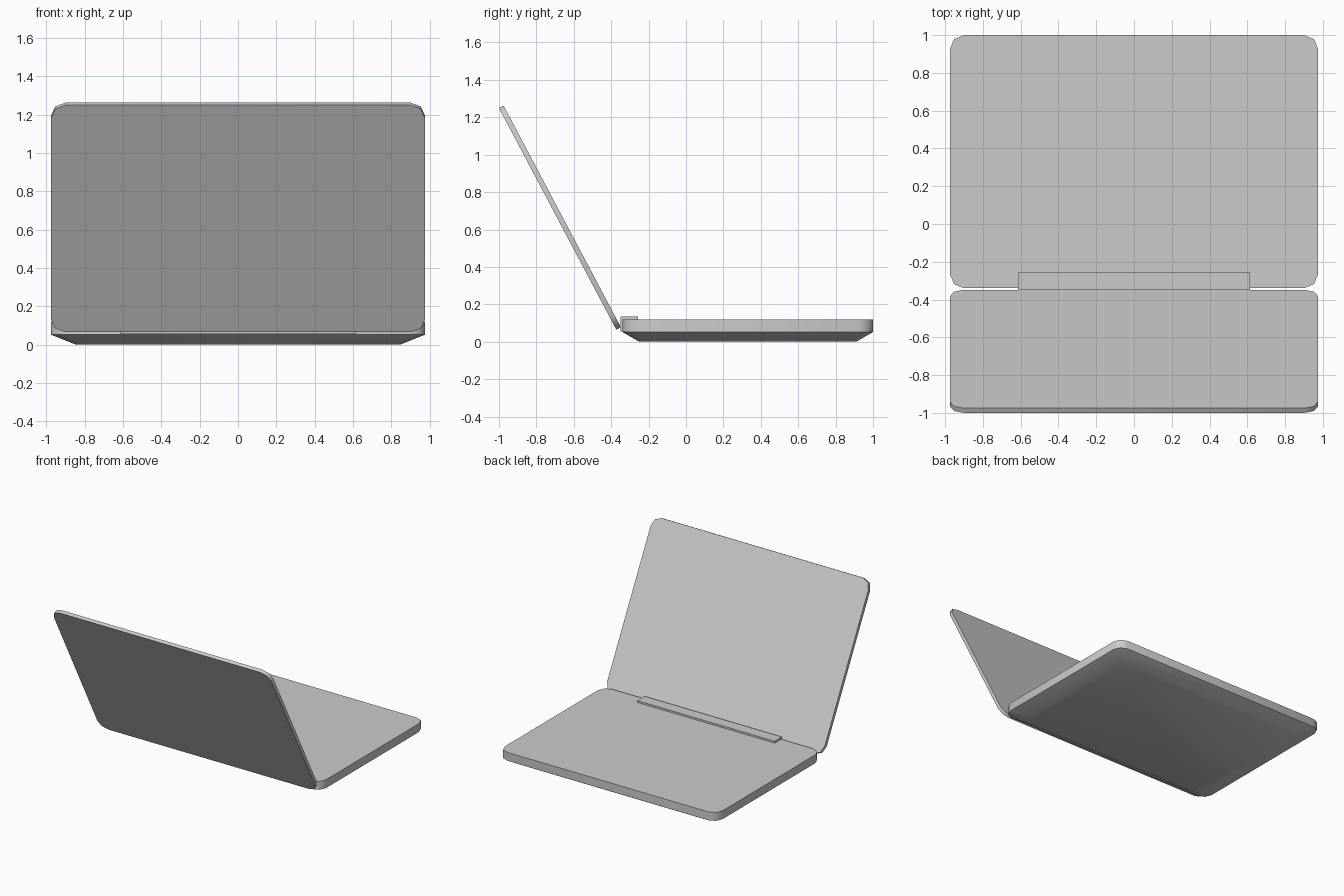
import bpy, bmesh
from math import radians, sin, cos, pi
from mathutils import Matrix, Vector

if "Cube" in bpy.data.objects:
    bpy.data.objects.remove(bpy.data.objects["Cube"])

HALF_W, DEPTH, RADIUS, SEGS = 0.975, 1.34, 0.075, 2


def rounded_rect(hx, hy, r, segs):
    """Counter-clockwise outline of a rectangle with rounded corners."""
    pts = []
    for i, (sx, sy) in enumerate([(1, 1), (-1, 1), (-1, -1), (1, -1)]):
        for k in range(segs + 1):
            a = pi / 2 * (i + k / segs)
            pts.append((sx * (hx - r) + r * cos(a), sy * (hy - r) + r * sin(a)))
    return pts


def lofted_slab(name, levels, matrix):
    """Stack of scaled rounded outlines; levels are (height, scale) pairs."""
    bm = bmesh.new()
    outline = rounded_rect(HALF_W, DEPTH / 2, RADIUS, SEGS)
    rings = [[bm.verts.new((x * s, y * s, z)) for x, y in outline] for z, s in levels]
    n = len(outline)
    for lo, hi in zip(rings, rings[1:]):
        for i in range(n):
            j = (i + 1) % n
            bm.faces.new((lo[i], lo[j], hi[j], hi[i]))
    bm.faces.new(rings[0][::-1])
    bm.faces.new(rings[-1])
    bm.transform(matrix)
    return finish(name, bm)


def finish(name, bm):
    bmesh.ops.recalc_face_normals(bm, faces=bm.faces)
    mesh = bpy.data.meshes.new(name)
    bm.to_mesh(mesh)
    bm.free()
    obj = bpy.data.objects.new(name, mesh)
    bpy.context.collection.objects.link(obj)
    bpy.ops.object.select_all(action='DESELECT')
    obj.select_set(True)
    bpy.context.view_layer.objects.active = obj
    bpy.ops.object.shade_smooth_by_angle(angle=radians(50))
    return obj


# Base: upright rim with a tapered underside
lofted_slab("base", [(0.0, 0.866), (0.052, 1.0), (0.12, 1.0)],
            Matrix.Translation((0, 1 - DEPTH / 2, 0)))

# Lid: thin slab leaning back, outer lower edge at the pivot
tilt = Matrix.Rotation(radians(90 + 27.9), 4, 'X')
pivot = Matrix.Translation((0, -0.373, 0.065))
lofted_slab("screen_lid", [(-0.028, 1.0), (0.0, 1.0)],
            pivot @ tilt @ Matrix.Translation((0, DEPTH / 2, 0)))

# Hinge bar: box across the back edge of the base
bm = bmesh.new()
lo, hi = Vector((-0.615, -0.35, 0.055)), Vector((0.615, -0.257, 0.135))
bmesh.ops.create_cube(bm, size=1, matrix=Matrix.Translation((lo + hi) / 2)
                      @ Matrix.Diagonal((*(hi - lo), 1)))
finish("hinge_bar", bm)
